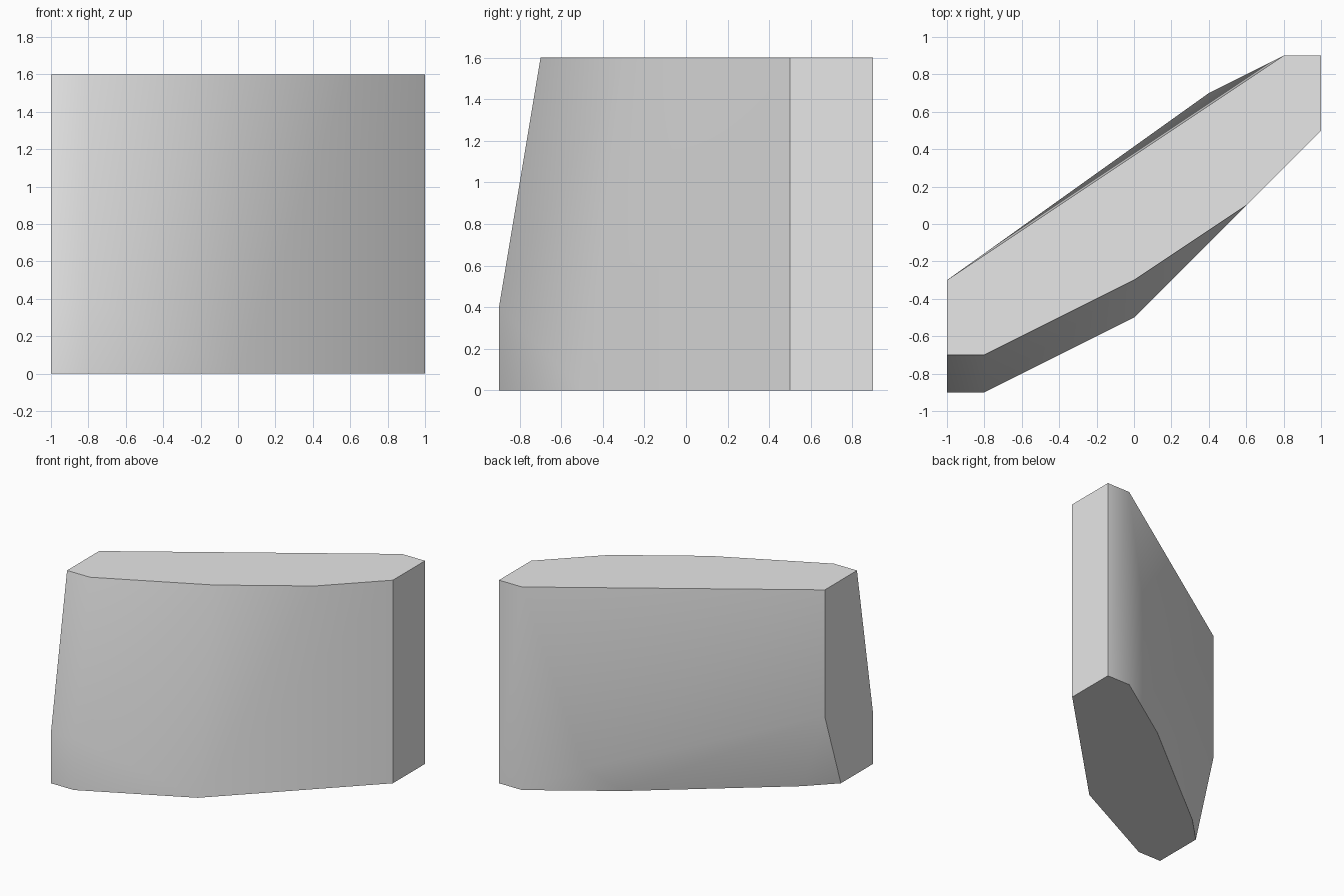
import bpy, bmesh, math

cube = bpy.data.objects.get("Cube")
if cube:
    bpy.data.objects.remove(cube, do_unlink=True)

# Plain grey stone
stone = bpy.data.materials.new("light_grey")
stone.use_nodes = True
grey = (0.8, 0.8, 0.8, 1)
stone.diffuse_color = grey
stone.node_tree.nodes["Principled BSDF"].inputs["Base Color"].default_value = grey

# Plan corners of the slab at each height
top_height = 1.6
top_rim = [(-1, -.3), (.8, .9), (1, .9), (1, .5), (.6, .1), (0, -.3), (-.8, -.7), (-1, -.7)]
base_rim = [(1, .5), (1, .9), (.8, .9), (.2, .5), (-.8, -.3), (-1, -.5),
            (-1, -.9), (-.8, -.9), (0, -.5)]
front_bulge = [(-1, -.9, .4), (-.8, -.9, .4)]
back_bulge = [(-1, -.3, .6), (.4, .7, .2)]

corners = [(x, y, top_height) for x, y in top_rim]
corners += [(x, y, 0) for x, y in base_rim]
corners += front_bulge + back_bulge

# Faceted convex body wrapped around the corners
bm = bmesh.new()
for corner in corners:
    bm.verts.new(corner)
bmesh.ops.convex_hull(bm, input=bm.verts)
bmesh.ops.dissolve_limit(bm, angle_limit=math.radians(0.2), verts=bm.verts, edges=bm.edges)
bmesh.ops.recalc_face_normals(bm, faces=bm.faces)

mesh = bpy.data.meshes.new("stone_slab")
bm.to_mesh(mesh)
bm.free()
mesh.materials.append(stone)
slab = bpy.data.objects.new("stone_slab", mesh)
bpy.context.collection.objects.link(slab)

# Soft shading over the shallow facets, crisp rims and ends
bpy.ops.object.select_all(action="DESELECT")
slab.select_set(True)
bpy.context.view_layer.objects.active = slab
bpy.ops.object.shade_smooth_by_angle(angle=math.radians(40))
